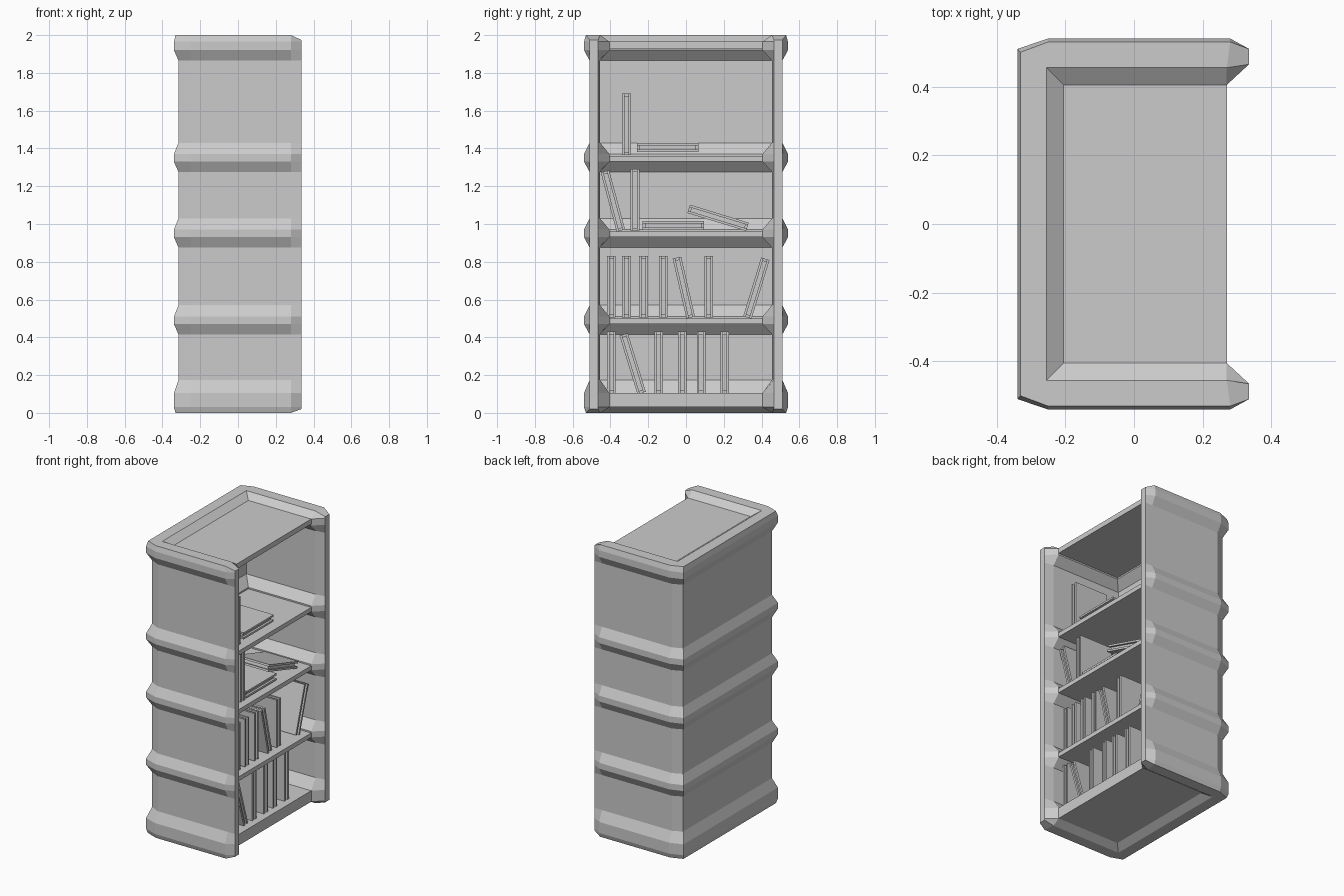
import bpy, bmesh
from math import radians

cube = bpy.data.objects.get("Cube")
if cube:
    bpy.data.objects.remove(cube, do_unlink=True)

grey = bpy.data.materials.new("plain_grey")
grey.use_nodes = True
grey.diffuse_color = (0.6, 0.6, 0.6, 1)
grey.node_tree.nodes["Principled BSDF"].inputs["Base Color"].default_value = (0.6, 0.6, 0.6, 1)


def make_object(name, bm):
    bmesh.ops.recalc_face_normals(bm, faces=bm.faces)
    mesh = bpy.data.meshes.new(name)
    bm.to_mesh(mesh)
    bm.free()
    mesh.materials.append(grey)
    obj = bpy.data.objects.new(name, mesh)
    bpy.context.collection.objects.link(obj)
    return obj


def add_box(bm, x, y, z):
    """Add a box from (low, high) ranges."""
    verts = bmesh.ops.create_cube(bm, size=1)["verts"]
    for v in verts:
        v.co = [r[0] if c < 0 else r[1] for r, c in zip((x, y, z), v.co)]


# Cabinet walls: a U-shaped section lofted upward, swelling at each shelf
SHELVES = (0.5, 0.96, 1.36)
BULGE, LEDGE = 0.03, 0.05


def section(z, out, ledge):
    outer = [(0.335, 0.51), (0.28, 0.51 + out), (-0.25, 0.51 + out),
             (-0.315 - out * 0.8, 0.48 + out)]
    inner = [(-0.255 + ledge, 0.455 - ledge), (0.27, 0.455 - ledge), (0.335, 0.465)]
    ring = outer + [(x, -y) for x, y in reversed(outer)]
    ring += [(x, -y) for x, y in reversed(inner)] + inner
    # the front posts stop a little short of the rim
    return [(x, y, min(max(z, 0.02), 1.975) if x > 0.3 else z) for x, y in ring]


levels = [(0, 0.02, 0), (0.03, BULGE, LEDGE), (0.105, BULGE, LEDGE), (0.175, 0, 0)]
for s in SHELVES:
    levels += [(s - 0.085, 0, 0), (s - 0.03, BULGE, LEDGE),
               (s + 0.01, BULGE, LEDGE), (s + 0.07, 0, 0)]
levels += [(1.865, 0, 0), (1.92, BULGE, LEDGE), (1.965, BULGE, LEDGE), (2, 0.02, 0)]

bm = bmesh.new()
rings = [[bm.verts.new(p) for p in section(*level)] for level in levels]
for low, high in zip(rings, rings[1:]):
    for i in range(len(low)):
        j = (i + 1) % len(low)
        bm.faces.new((low[i], low[j], high[j], high[i]))
CAP = ((0, 1, 12, 13), (1, 2, 11, 12), (2, 3, 11), (3, 4, 10, 11),
       (4, 5, 10), (5, 6, 9, 10), (6, 7, 8, 9))
for ring in (rings[0], rings[-1]):
    for face in CAP:
        bm.faces.new([ring[i] for i in face])
make_object("cabinet_walls", bm)

# Base, shelves and top panel
panels = [("base_panel", 0.03, 0.105), ("top_panel", 1.93, 1.965)]
panels += [(f"shelf_{i + 1}", s - 0.03, s) for i, s in enumerate(SHELVES)]
for name, bottom, top in panels:
    bm = bmesh.new()
    add_box(bm, (-0.24, 0.271), (-0.43, 0.43), (bottom, top))
    make_object(name, bm)


# Books: two covers, a spine at the back and a recessed page block
def make_book(name, y, z, lean=0, thick=0.046, tall=0.325):
    half, cover = thick / 2, 0.013
    front, back = 0.225, -0.025
    bm = bmesh.new()
    for a, b in ((-half, cover - half), (half - cover, half)):
        add_box(bm, (back, front), (a, b), (0, tall))
    add_box(bm, (back, back + 0.01), (cover - half, half - cover), (0, tall))
    add_box(bm, (back + 0.01, front - 0.015), (cover - half, half - cover),
            (0.012, tall - 0.012))
    book = make_object(name, bm)
    book.location = (0, y, z)
    book.rotation_euler.x = radians(lean)


# Each row: shelf height, then (position, lean) of its books
rows = (
    (0.105, ((-0.395, 0), (-0.235, 17), (-0.145, 0), (-0.02, 0), (0.08, 0), (0.205, 0))),
    (0.505, ((-0.395, 0), (-0.315, 0), (-0.225, 0), (-0.12, 0), (0.025, 13),
             (0.12, 0), (0.325, -17))),
    (0.965, ((-0.345, 15), (-0.27, 0))),
    (1.365, ((-0.315, 0),)),
)
for r, (z, books) in enumerate(rows):
    for b, (y, lean) in enumerate(books):
        make_book(f"book_{r + 1}_{b + 1}", y, z, lean)

# Books lying down
make_book("flat_book_upper", 0.065, 1.405, 90)
make_book("flat_book_lower", 0.095, 0.992, 90)
make_book("slanted_book", 0.325, 0.985, 73)
